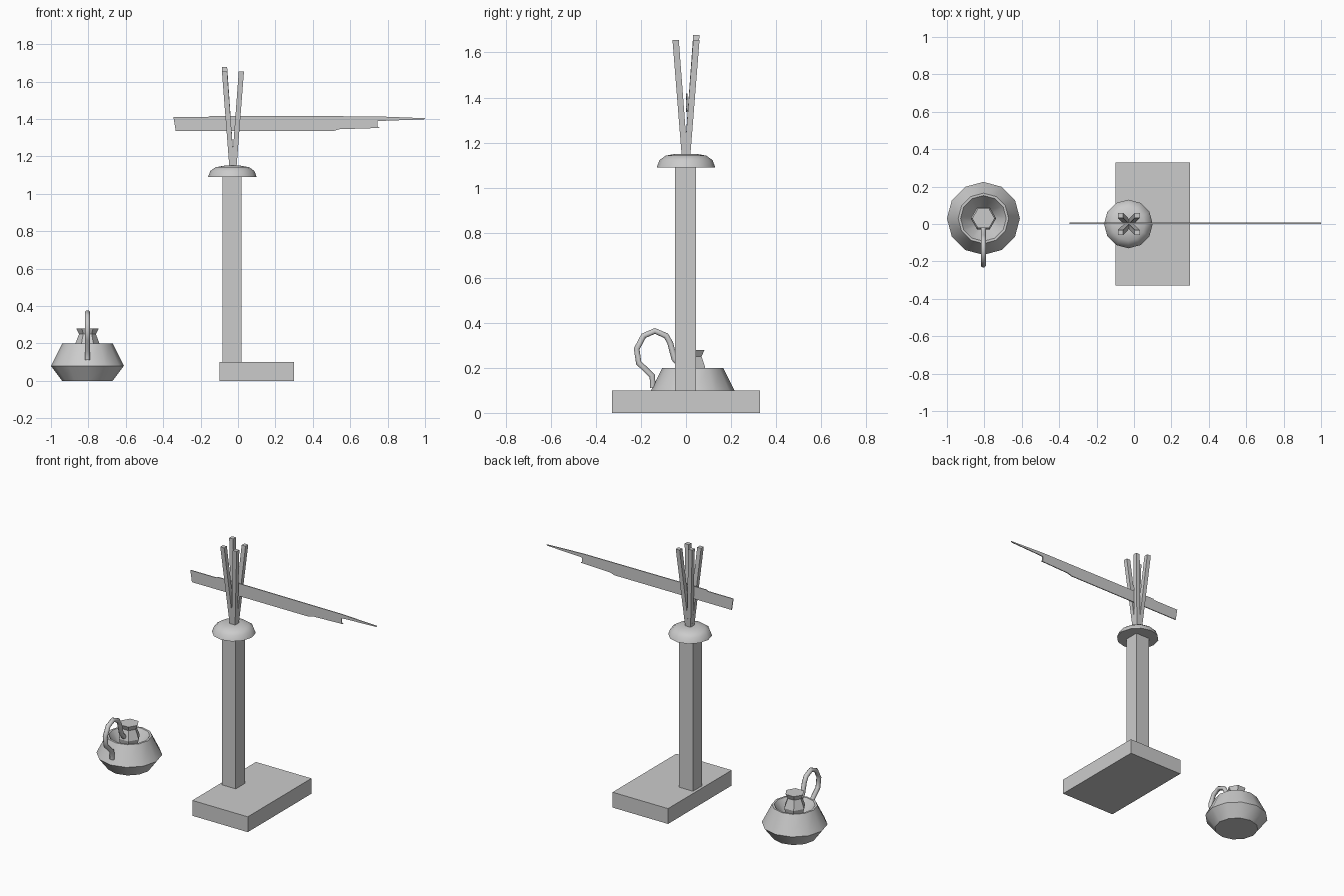
import bpy, bmesh, math
from mathutils import Vector

if "Cube" in bpy.data.objects:
    bpy.data.objects.remove(bpy.data.objects["Cube"], do_unlink=True)

grey = bpy.data.materials.new("plain_grey")
grey.use_nodes = True
colour = (0.6, 0.6, 0.6, 1)
grey.diffuse_color = colour
grey.node_tree.nodes["Principled BSDF"].inputs["Base Color"].default_value = colour


def finish(name, bm, smooth=None):
    bmesh.ops.recalc_face_normals(bm, faces=bm.faces)
    mesh = bpy.data.meshes.new(name)
    bm.to_mesh(mesh)
    bm.free()
    mesh.materials.append(grey)
    obj = bpy.data.objects.new(name, mesh)
    bpy.context.collection.objects.link(obj)
    if smooth:
        bpy.ops.object.select_all(action='DESELECT')
        obj.select_set(True)
        bpy.context.view_layer.objects.active = obj
        bpy.ops.object.shade_smooth_by_angle(angle=math.radians(smooth))
    return obj


def loft(name, rings, smooth=None):
    """Skin a list of point rings and cap both ends."""
    bm = bmesh.new()
    loops = [[bm.verts.new(p) for p in ring] for ring in rings]
    for a, b in zip(loops, loops[1:]):
        for i in range(len(a)):
            j = (i + 1) % len(a)
            bm.faces.new((a[i], a[j], b[j], b[i]))
    bm.faces.new(loops[0])
    bm.faces.new(loops[-1])
    return finish(name, bm, smooth)


def lathe(name, cx, cy, profile, sides, smooth=None):
    angles = [math.tau * i / sides for i in range(sides)]
    rings = [[(cx + r * math.cos(a), cy + r * math.sin(a), z) for a in angles]
             for r, z in profile]
    return loft(name, rings, smooth)


def square(x, y, z, hx, hy):
    return [(x + sx * hx, y + sy * hy, z)
            for sx, sy in ((-1, -1), (1, -1), (1, 1), (-1, 1))]


# Stand: base slab, post and domed cap
loft("base", [square(0.1, 0, z, 0.2, 0.328) for z in (0, 0.1)])
loft("post", [square(-0.032, -0.002, z, 0.05, 0.047) for z in (0.1, 1.1)])
lathe("cap", -0.03, 0, [(0.13, 1.09), (0.118, 1.122), (0.09, 1.142), (0.045, 1.15)], 12, 35)

# Four splayed prongs, one slightly taller
for sx, side in ((-1, "right"), (1, "left")):
    for sy, end in ((-1, "front"), (1, "back")):
        top = 1.678 if (sx, sy) == (-1, 1) else 1.655
        loft(f"prong_{end}_{side}", [
            square(-0.027 + sx * 0.006, sy * 0.006, 1.14, 0.013, 0.013),
            square(-0.027 + sx * 0.045, sy * 0.046, top, 0.014, 0.014)])

# Thin beam cut to a stepped outline
outline = [(-0.345, 1.41), (-0.16, 1.41), (-0.15, 1.417), (0.74, 1.414),
           (1.0, 1.404), (0.995, 1.398), (0.8, 1.391), (0.745, 1.388),
           (0.745, 1.36), (0.757, 1.352), (0.54, 1.345), (0.51, 1.335),
           (-0.333, 1.335)]
loft("beam", [[(x, y, z) for x, z in outline] for y in (0.001, 0.007)])

# Open pot with a sloping inside, and the small jug standing in it
pot_x, pot_y = -0.805, 0.03
lathe("pot", pot_x, pot_y, [(0.135, 0), (0.195, 0.08), (0.135, 0.2),
                            (0.122, 0.2), (0.055, 0.1)], 12, 35)
lathe("jug", pot_x, pot_y, [(0.045, 0.1), (0.068, 0.19), (0.045, 0.25), (0.06, 0.28)], 6)

# Looped handle swept from the jug over to the pot wall
path = [Vector(p) for p in ((-0.025, 0.21), (-0.052, 0.24), (-0.07, 0.31),
                            (-0.088, 0.342), (-0.138, 0.364), (-0.188, 0.342),
                            (-0.219, 0.284), (-0.21, 0.222), (-0.15, 0.165),
                            (-0.147, 0.112))]
rings = []
for i, p in enumerate(path):
    along = (path[min(i + 1, len(path) - 1)] - path[max(i - 1, 0)]).normalized()
    across = Vector((-along.y, along.x))
    ring = []
    for k in range(8):
        a = math.tau * (k + 0.5) / 8
        q = p + across * 0.014 * math.sin(a)
        ring.append((pot_x + 0.015 * math.cos(a), q.x, q.y))
    rings.append(ring)
loft("handle", rings, 50)
